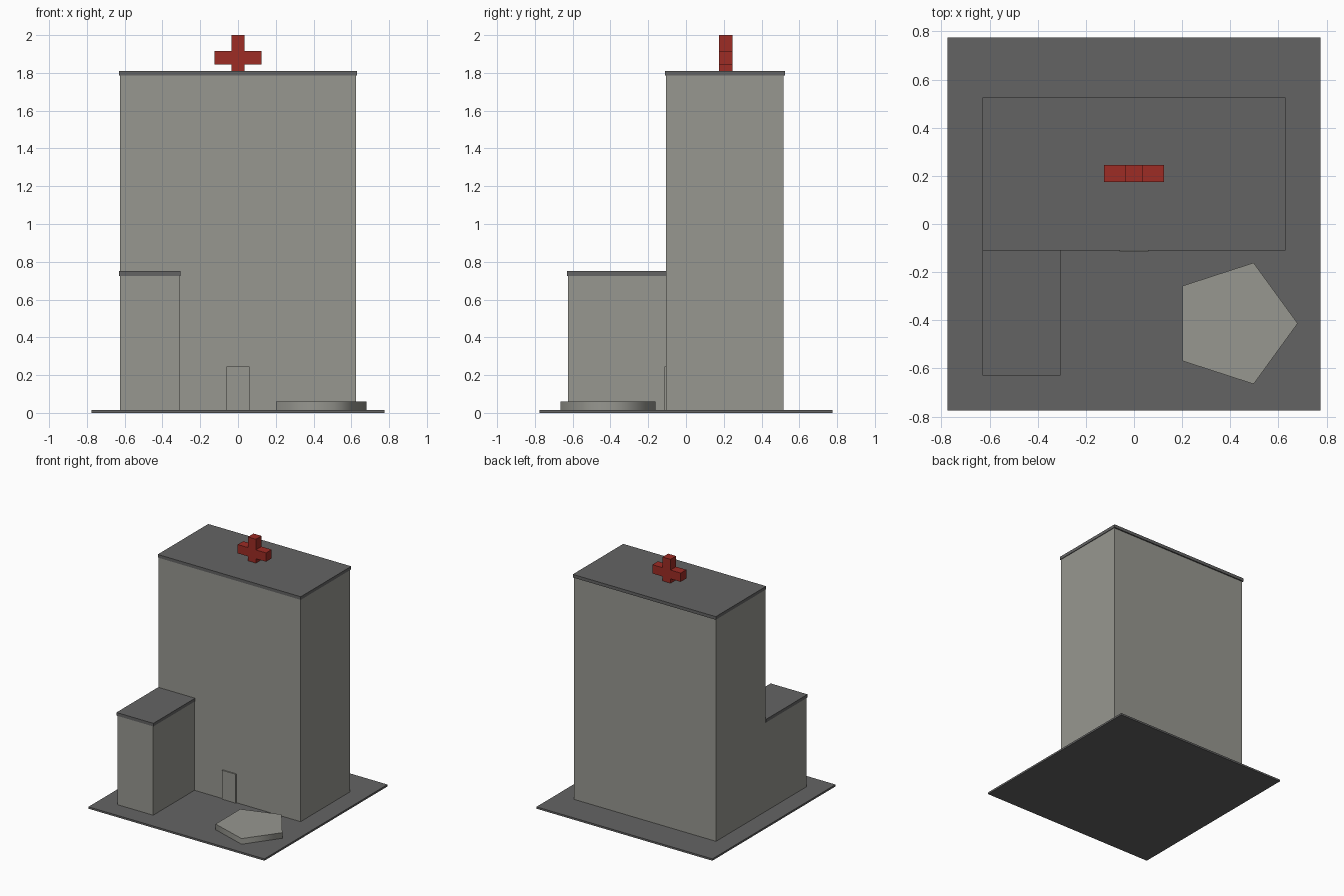
import bpy
import math
from mathutils import Vector

cube = bpy.data.objects.get("Cube")
if cube:
    bpy.data.objects.remove(cube, do_unlink=True)


def make_material(name, rgb):
    mat = bpy.data.materials.new(name)
    mat.use_nodes = True
    color = (*rgb, 1.0)
    mat.diffuse_color = color
    mat.node_tree.nodes["Principled BSDF"].inputs["Base Color"].default_value = color
    return mat


concrete = make_material("pale concrete", (0.31, 0.31, 0.28))
slate = make_material("dark slate", (0.127, 0.127, 0.127))
red = make_material("sign red", (0.34, 0.025, 0.018))


def box(name, low, high, mat):
    """Box spanning two opposite corners."""
    low, high = Vector(low), Vector(high)
    bpy.ops.mesh.primitive_cube_add(size=1, location=(low + high) / 2)
    obj = bpy.context.object
    obj.name = name
    obj.scale = high - low
    bpy.ops.object.transform_apply(location=False, rotation=False, scale=True)
    obj.data.materials.append(mat)
    return obj


# Ground slab
box("ground_slab", (-0.775, -0.775, 0), (0.775, 0.775, 0.015), slate)

# Main tower with its overhanging roof
box("tower", (-0.625, -0.105, 0.015), (0.625, 0.515, 1.785), concrete)
box("tower_roof", (-0.63, -0.11, 1.785), (0.63, 0.525, 1.81), slate)

# Low front wing with its roof
box("wing", (-0.625, -0.625, 0.015), (-0.31, -0.105, 0.725), concrete)
box("wing_roof", (-0.63, -0.63, 0.725), (-0.305, -0.105, 0.75), slate)

# Entrance door
box("door", (-0.06, -0.115, 0.015), (0.06, -0.105, 0.245), concrete)

# Rooftop cross: upright and two arms
box("cross_upright", (-0.035, 0.175, 1.81), (0.035, 0.245, 2.0), red)
for name, x0, x1 in (("cross_arm_left", 0.035, 0.125), ("cross_arm_right", -0.125, -0.035)):
    box(name, (x0, 0.175, 1.845), (x1, 0.245, 1.915), red)

# Five-sided plinth with softly shaded sides and a flat top
bpy.ops.mesh.primitive_cylinder_add(
    vertices=5, radius=0.265, depth=0.045, location=(0.415, -0.413, 0.0375),
    rotation=(0, 0, -math.pi / 2))
plinth = bpy.context.object
plinth.name = "plinth"
bpy.ops.object.transform_apply(location=False, rotation=True, scale=False)
plinth.data.materials.append(concrete)
bpy.ops.object.shade_smooth_by_angle(angle=math.radians(80))
